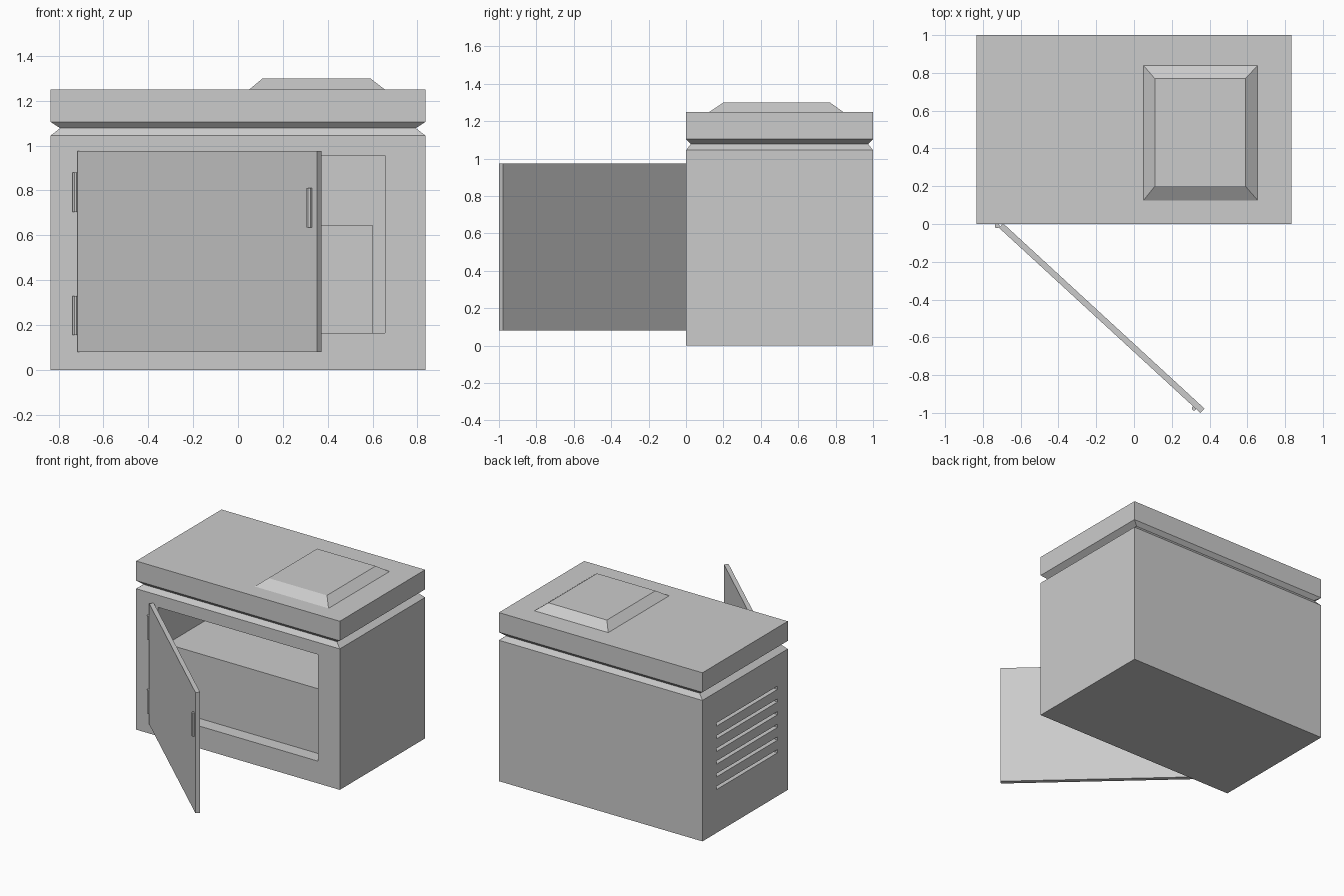
import bpy, bmesh, math
from mathutils import Matrix, Vector

if "Cube" in bpy.data.objects:
    bpy.data.objects.remove(bpy.data.objects["Cube"])


def finish(name, bm, hidden=False):
    bmesh.ops.recalc_face_normals(bm, faces=bm.faces)
    mesh = bpy.data.meshes.new(name)
    bm.to_mesh(mesh)
    bm.free()
    ob = bpy.data.objects.new(name, mesh)
    bpy.context.collection.objects.link(ob)
    if hidden:
        ob.hide_render = True
        ob.display_type = 'WIRE'
    return ob


def stack(name, rings):
    """Closed solid through rectangles (x0, x1, y0, y1, z)."""
    bm = bmesh.new()
    loops = [[bm.verts.new((x, y, z)) for x, y in ((a, c), (b, c), (b, d), (a, d))]
             for a, b, c, d, z in rings]
    for lo, hi in zip(loops, loops[1:]):
        for i in range(4):
            j = (i + 1) % 4
            bm.faces.new((lo[i], lo[j], hi[j], hi[i]))
    bm.faces.new(loops[0][::-1])
    bm.faces.new(loops[-1])
    return finish(name, bm)


def boxes(name, spans, hidden=False):
    bm = bmesh.new()
    for lo, hi in spans:
        lo, hi = Vector(lo), Vector(hi)
        bmesh.ops.create_cube(bm, size=1, matrix=Matrix.Translation((lo + hi) / 2)
                              @ Matrix.Diagonal((*(hi - lo), 1)))
    return finish(name, bm, hidden)


def pin(name, x, y, z0, z1, r=0.013):
    bm = bmesh.new()
    bmesh.ops.create_cone(bm, cap_ends=True, segments=8, radius1=r, radius2=r, depth=z1 - z0,
                          matrix=Matrix.Translation((x, y, (z0 + z1) / 2))
                          @ Matrix.Rotation(math.pi / 8, 4, 'Z'))
    return finish(name, bm)


# Cabinet and lid, meeting in a V-shaped groove
W = 0.835
outer = (-W, W, 0, 1)
neck = (-0.793, 0.793, 0.026, 0.974)
cabinet = stack("cabinet", [(*outer, 0), (*outer, 1.045), (*neck, 1.078)])
stack("lid", [(*neck, 1.078), (*outer, 1.105), (*outer, 1.25)])

# Raised hatch with sloping sides
stack("top_hatch", [(0.05, 0.655, 0.125, 0.84, 1.25), (0.11, 0.59, 0.2, 0.77, 1.30)])

# Door opening and side vent slots
cavity = boxes("cavity_cutter", [((-0.655, -0.1, 0.165), (0.655, 0.9, 0.955))], True)
slots = boxes("vent_cutter", [((-0.9, 0.12, 0.333 + i * 0.094 - 0.012),
                               (-W + 0.1, 0.837, 0.333 + i * 0.094 + 0.012))
                              for i in range(6)], True)
for cutter in (cavity, slots):
    mod = cabinet.modifiers.new(cutter.name, 'BOOLEAN')
    mod.operation = 'DIFFERENCE'
    mod.solver = 'EXACT'
    mod.object = cutter

# Block inside the opening
boxes("inner_block", [((-0.655, 0.1, 0.165), (0.6, 0.9, 0.645))])

# Door swung open about its left edge
door = boxes("door", [((0, 0, 0.08), (1.449, 0.032, 0.975))])
door.location = (-0.715, -0.02, 0)
door.rotation_euler.z = -math.radians(42.6)

# Hinges and handle
pin("lower_hinge", -0.725, -0.01, 0.155, 0.33)
pin("upper_hinge", -0.725, -0.01, 0.705, 0.88)
pin("door_handle", 0.318, -0.975, 0.635, 0.81)
